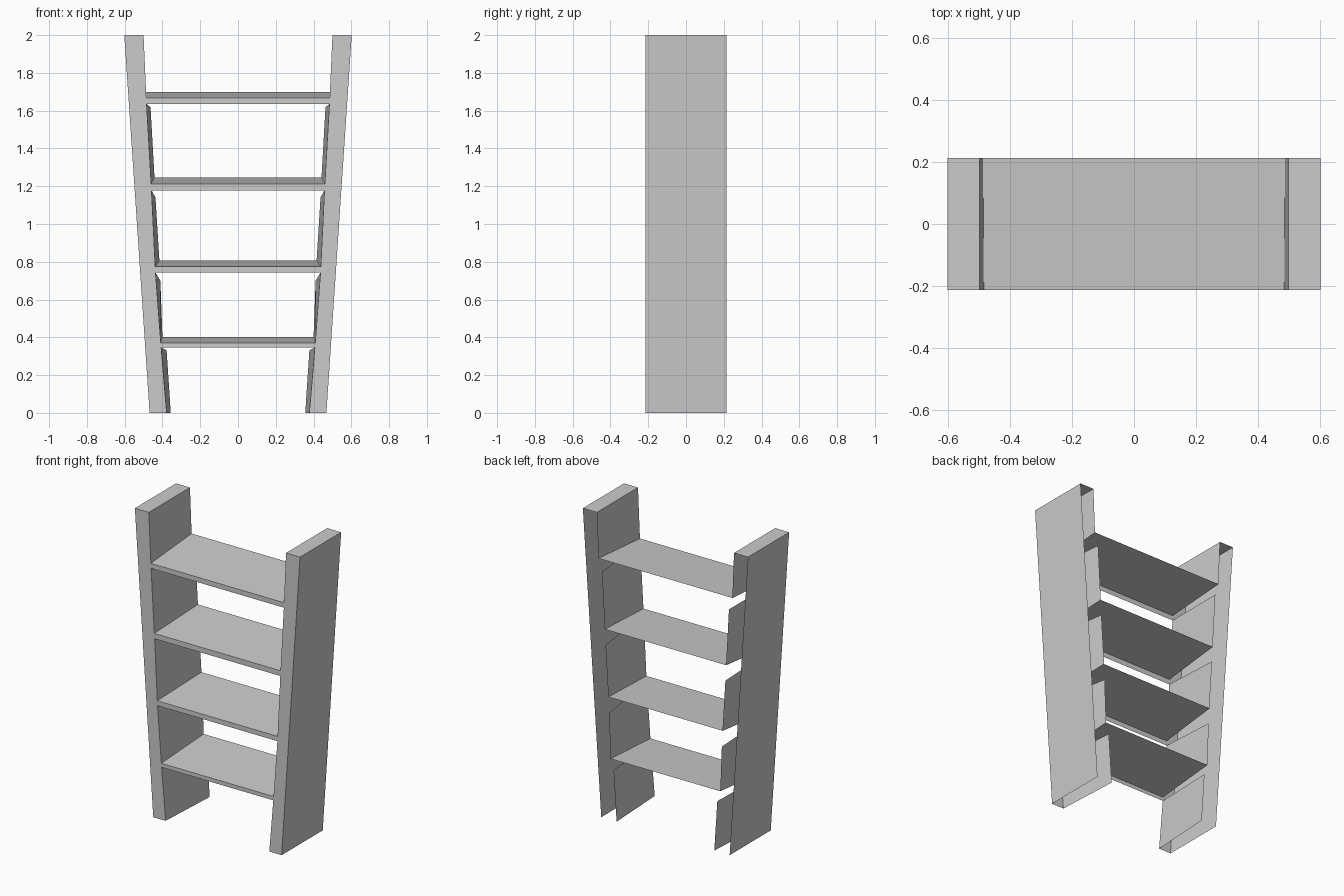
import bpy

if "Cube" in bpy.data.objects:
    bpy.data.objects.remove(bpy.data.objects["Cube"])

YF, YB = -0.214, 0.214          # front and back planes


def make(name, verts, faces, mirror=True):
    me = bpy.data.meshes.new(name)
    me.from_pydata(verts, [], faces)
    me.update()
    ob = bpy.data.objects.new(name, me)
    bpy.context.collection.objects.link(ob)
    if mirror:
        ob.modifiers.new("Mirror", 'MIRROR').use_axis[0] = True
    return ob


# inner edge of the right rail, front: (x, z)
inner = [(0.378, 0), (0.407, 0.345), (0.437, 0.743), (0.458, 1.178), (0.484, 1.635), (0.50, 2.0)]


def inner_x(z):
    for (x0, z0), (x1, z1) in zip(inner, inner[1:]):
        if z <= z1:
            return x0 + (x1 - x0) * (z - z0) / (z1 - z0)
    return inner[-1][0]


# rails: outer side, top cap and front strip (open at back and bottom)
n = len(inner)
verts = [(x, YF, z) for x, z in inner]
verts += [(0.468, YF, 0), (0.602, YF, 2), (0.468, YB, 0), (0.602, YB, 2), (0.50, YB, 2)]
faces = [(n, n + 2, n + 3, n + 1),
         (n - 1, n + 1, n + 3, n + 4),
         tuple([n, n + 1] + list(range(n - 1, -1, -1)))]
make("side_rail", verts, faces)

# shelves: front lip plus a tread rising to the back
# (lip bottom, lip top, back edge height, back half width)
shelves = [(0.345, 0.371, 0.403, 0.400), (0.743, 0.775, 0.806, 0.418),
           (1.178, 1.213, 1.245, 0.443), (1.635, 1.668, 1.700, 0.488)]
for i, (z0, z1, zb, xb) in enumerate(shelves):
    a, b = inner_x(z0), inner_x(z1)
    v = [(-a, YF, z0), (a, YF, z0), (b, YF, z1), (-b, YF, z1), (xb, YB, zb), (-xb, YB, zb)]
    make(f"shelf_{i + 1}", v, [(0, 1, 2, 3), (3, 2, 4, 5)], mirror=False)

# inner side panels between shelves
# (front bottom z, front top z, back bottom (x, z), back top (x, z))
panels = [(0, 0.345, (0.356, 0), (0.378, 0.332)),
          (0.371, 0.743, (0.400, 0.403), (0.411, 0.700)),
          (0.775, 1.178, (0.416, 0.806), (0.437, 1.142)),
          (1.213, 1.635, (0.442, 1.245), (0.463, 1.618)),
          (1.668, 2.0, (0.488, 1.700), (0.50, 2.0))]
for i, (z0, z1, (xb0, zb0), (xb1, zb1)) in enumerate(panels):
    v = [(inner_x(z0), YF, z0), (inner_x(z1), YF, z1), (xb1, YB, zb1), (xb0, YB, zb0)]
    make(f"inner_panel_{i + 1}", v, [(0, 1, 2, 3)])
